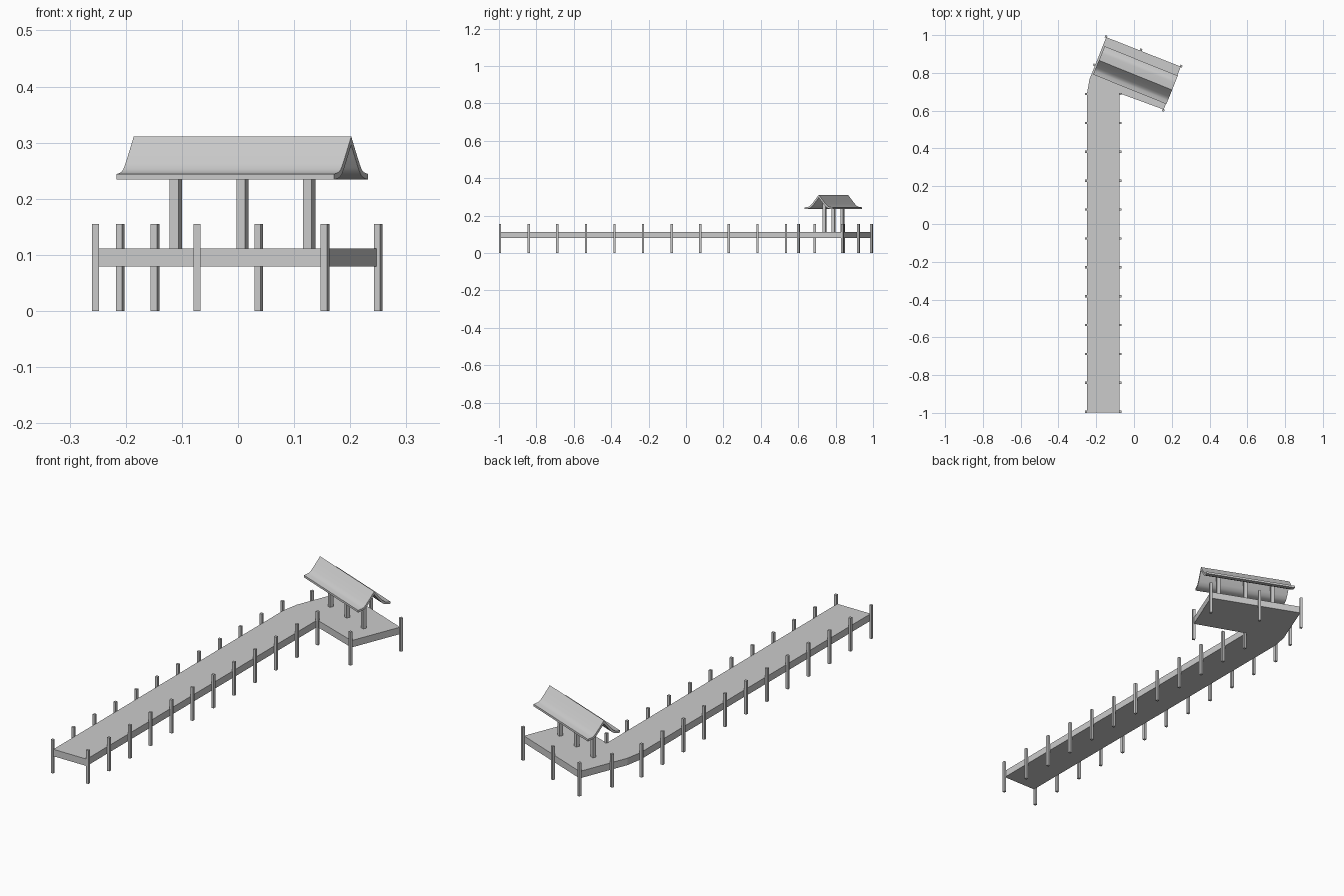
import bpy, bmesh, math
from mathutils import Vector, Matrix

if "Cube" in bpy.data.objects:
    bpy.data.objects.remove(bpy.data.objects["Cube"])

ANG = math.radians(-22)          # turn of the pier head
CENTRE = Vector((0.008, 0.788))  # middle of the shelter


def extrude(name, points, direction):
    """Solid made by sweeping a closed outline along a vector."""
    bm = bmesh.new()
    face = bm.faces.new([bm.verts.new(p) for p in points])
    new = bmesh.ops.extrude_face_region(bm, geom=[face])['geom']
    bmesh.ops.translate(bm, vec=direction,
                        verts=[v for v in new if isinstance(v, bmesh.types.BMVert)])
    bmesh.ops.recalc_face_normals(bm, faces=bm.faces)
    me = bpy.data.meshes.new(name)
    bm.to_mesh(me)
    bm.free()
    ob = bpy.data.objects.new(name, me)
    bpy.context.collection.objects.link(ob)
    return ob


def post(name, x, y, z0, z1, w, ang=0.0):
    h = w / 2
    ob = extrude(name, [(-h, -h, z0), (h, -h, z0), (h, h, z0), (-h, h, z0)], (0, 0, z1 - z0))
    ob.location = (x, y, 0)
    ob.rotation_euler.z = ang
    return ob


# Deck with bent head
outline = [(-0.249, -0.997), (-0.078, -0.997), (-0.078, 0.692), (0.157, 0.606),
           (0.248, 0.833), (-0.147, 0.989), (-0.236, 0.765), (-0.249, 0.69)]
extrude("deck", [(x, y, 0.079) for x, y in outline], (0, 0, 0.032))

# Mooring posts along the straight walkway
for i in range(12):
    y = -0.994 + i * 0.1529
    for side, x in (("left", -0.254), ("right", -0.073)):
        post(f"{side}_post_{i}", x, y, 0, 0.155, 0.012)

# Mooring posts round the head
for i, (x, y) in enumerate([(-0.21, 0.842), (-0.148, 0.992), (0.037, 0.922),
                            (0.25, 0.836), (0.155, 0.602)]):
    post(f"head_post_{i}", x, y, 0, 0.155, 0.012, ANG)

# Shelter posts under the ridge
axis = Vector((math.cos(ANG), math.sin(ANG)))
for i, s in enumerate((-0.128, 0, 0.128)):
    p = CENTRE + axis * s
    post(f"shelter_post_{i}", p.x, p.y, 0.111, 0.29, 0.017, ANG)

# Flared roof, swept along its ridge
upper = [(0.0, 0.311), (0.020, 0.286), (0.040, 0.262), (0.050, 0.252), (0.060, 0.247), (0.081, 0.244)]
lower = [(0.081, 0.234), (0.059, 0.237), (0.045, 0.243), (0.033, 0.255), (0.016, 0.276), (0.0, 0.296)]
half = upper + lower
profile = half + [(-d, z) for d, z in reversed(half[1:-1])]
L = 0.209
roof = extrude("roof", [(-L, d, z) for d, z in profile], (2 * L, 0, 0))
roof.location = (CENTRE.x, CENTRE.y, 0)
roof.rotation_euler.z = ANG
bpy.context.view_layer.objects.active = roof
roof.select_set(True)
bpy.ops.object.shade_smooth_by_angle(angle=math.radians(30))
